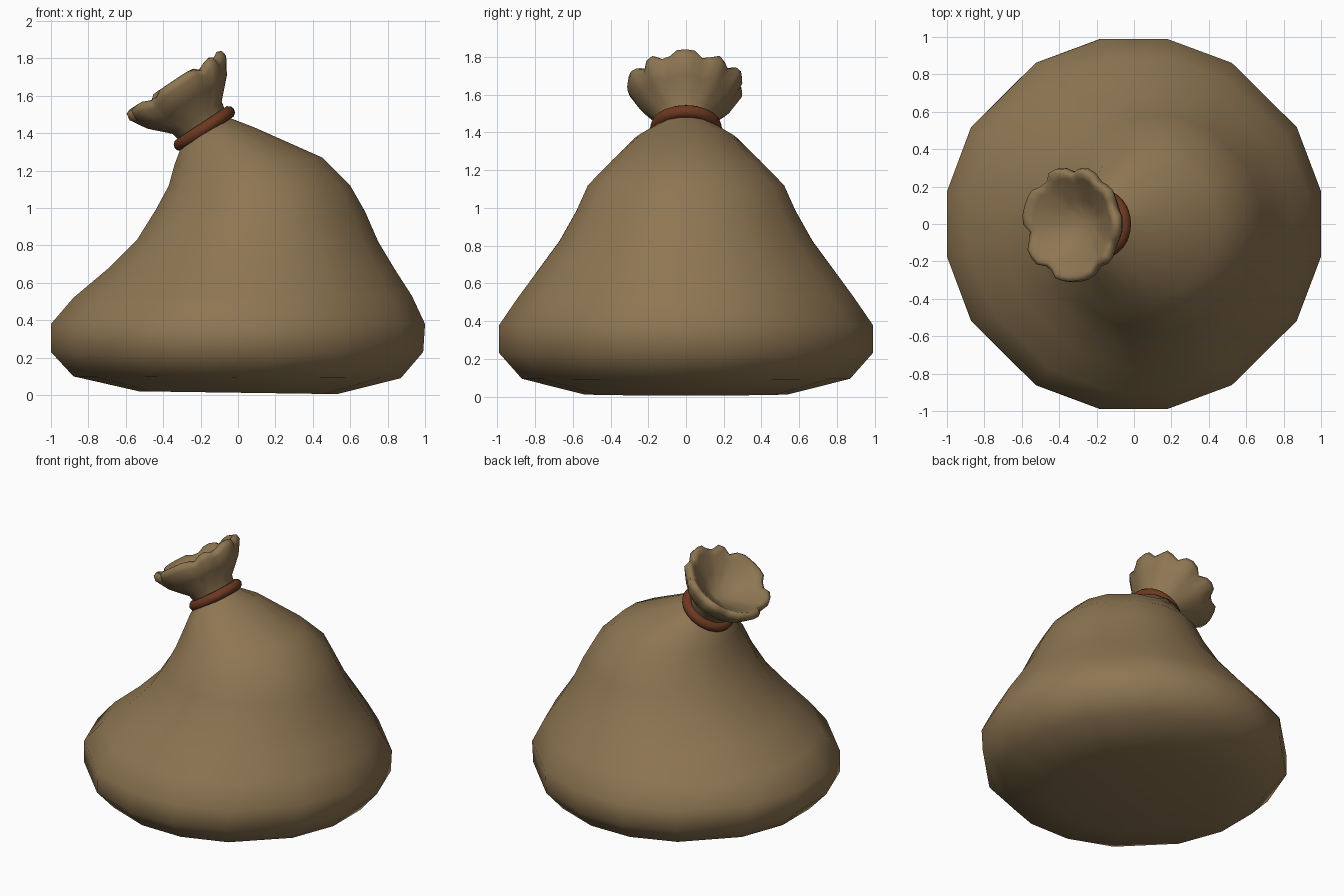
import bpy, bmesh
from math import sin, cos, radians, exp
from mathutils import Vector

if "Cube" in bpy.data.objects:
    bpy.data.objects.remove(bpy.data.objects["Cube"])


def material(name, rgb):
    m = bpy.data.materials.new(name)
    m.diffuse_color = (*rgb, 1)
    m.use_nodes = True
    m.node_tree.nodes["Principled BSDF"].inputs["Base Color"].default_value = m.diffuse_color
    return m


def loft(name, rings, mat, cap_start=False, tip=None):
    """Skin a list of closed point rings, optionally capped or ended in a point."""
    bm = bmesh.new()
    loops = [[bm.verts.new(p) for p in r] for r in rings]
    n = len(rings[0])
    for a, b in zip(loops, loops[1:]):
        for i in range(n):
            j = (i + 1) % n
            bm.faces.new((a[i], a[j], b[j], b[i]))
    if cap_start:
        bm.faces.new(loops[0][::-1])
    if tip is not None:
        t = bm.verts.new(tip)
        for i in range(n):
            bm.faces.new((loops[-1][i], loops[-1][(i + 1) % n], t))
    me = bpy.data.meshes.new(name)
    bm.to_mesh(me)
    bm.free()
    ob = bpy.data.objects.new(name, me)
    bpy.context.collection.objects.link(ob)
    me.materials.append(mat)
    me.shade_smooth()
    return ob


cloth = material("burlap", (0.27, 0.18, 0.085))
rope = material("rope", (0.15, 0.04, 0.015))

# Sack body: left x, left z, right x, right z, half depth of each tilted ring
sections = [
    (-0.53, 0.02, 0.53, 0.005, 0.54), (-0.88, 0.10, 0.87, 0.09, 0.87),
    (-1.0, 0.23, 0.99, 0.23, 0.99), (-1.0, 0.38, 1.0, 0.38, 0.99),
    (-0.88, 0.52, 0.93, 0.53, 0.89), (-0.69, 0.68, 0.84, 0.67, 0.78),
    (-0.54, 0.83, 0.75, 0.82, 0.67), (-0.44, 0.99, 0.68, 0.98, 0.58),
    (-0.37, 1.12, 0.60, 1.12, 0.52), (-0.34, 1.23, 0.45, 1.27, 0.39),
    (-0.31, 1.31, 0.09, 1.43, 0.26), (-0.29, 1.35, -0.04, 1.48, 0.165),
]
angles = [radians(q + a) for q in (0, 90, 180, 270) for a in (10, 31, 59, 80)]
k = 1 / cos(radians(10))
body = []
for xl, zl, xr, zr, d in sections:
    ring = []
    for a in angles:
        c, s = cos(a) * k, sin(a) * k
        ring.append(((xl + xr) / 2 + c * (xr - xl) / 2, s * d,
                     (zl + zr) / 2 + c * (zr - zl) / 2))
    body.append(ring)
loft("sack_body", body, cloth, cap_start=True)

# Tilted neck frame
tilt = radians(33.5)
origin = Vector((-0.18, 0, 1.425))
axis = Vector((-sin(tilt), 0, cos(tilt)))
side = Vector((cos(tilt), 0, sin(tilt)))

# Gathered cloth above the tie: height, radius, fold strength
profile = [(-0.03, 0.135, 0), (0.07, 0.155, 0.2), (0.17, 0.25, 0.6),
           (0.26, 0.30, 1), (0.295, 0.295, 1), (0.305, 0.27, 1),
           (0.28, 0.24, 0.9), (0.20, 0.13, 0.5)]
notches = (21, 52, 90, 130, 192, 238, 306, 337)
frill = []
for h, r, f in profile:
    ring = []
    for i in range(40):
        a = i * 9
        dip = sum(exp(-(((a - n + 180) % 360 - 180) / 8) ** 2) for n in notches)
        rr = r - 0.035 * f * dip + 0.012 * f
        t = radians(a)
        ring.append(origin + axis * (h - 0.03 * f * dip)
                    + side * rr * cos(t) + Vector((0, rr * sin(t), 0)))
    frill.append(ring)
loft("sack_frill", frill, cloth, tip=origin + axis * 0.11)

# Rope tie around the neck
bpy.ops.mesh.primitive_torus_add(location=origin, rotation=(0, -tilt, 0),
                                 major_segments=32, minor_segments=10,
                                 major_radius=0.155, minor_radius=0.035)
tie = bpy.context.object
tie.name = "rope_tie"
tie.data.materials.append(rope)
bpy.ops.object.shade_smooth()
